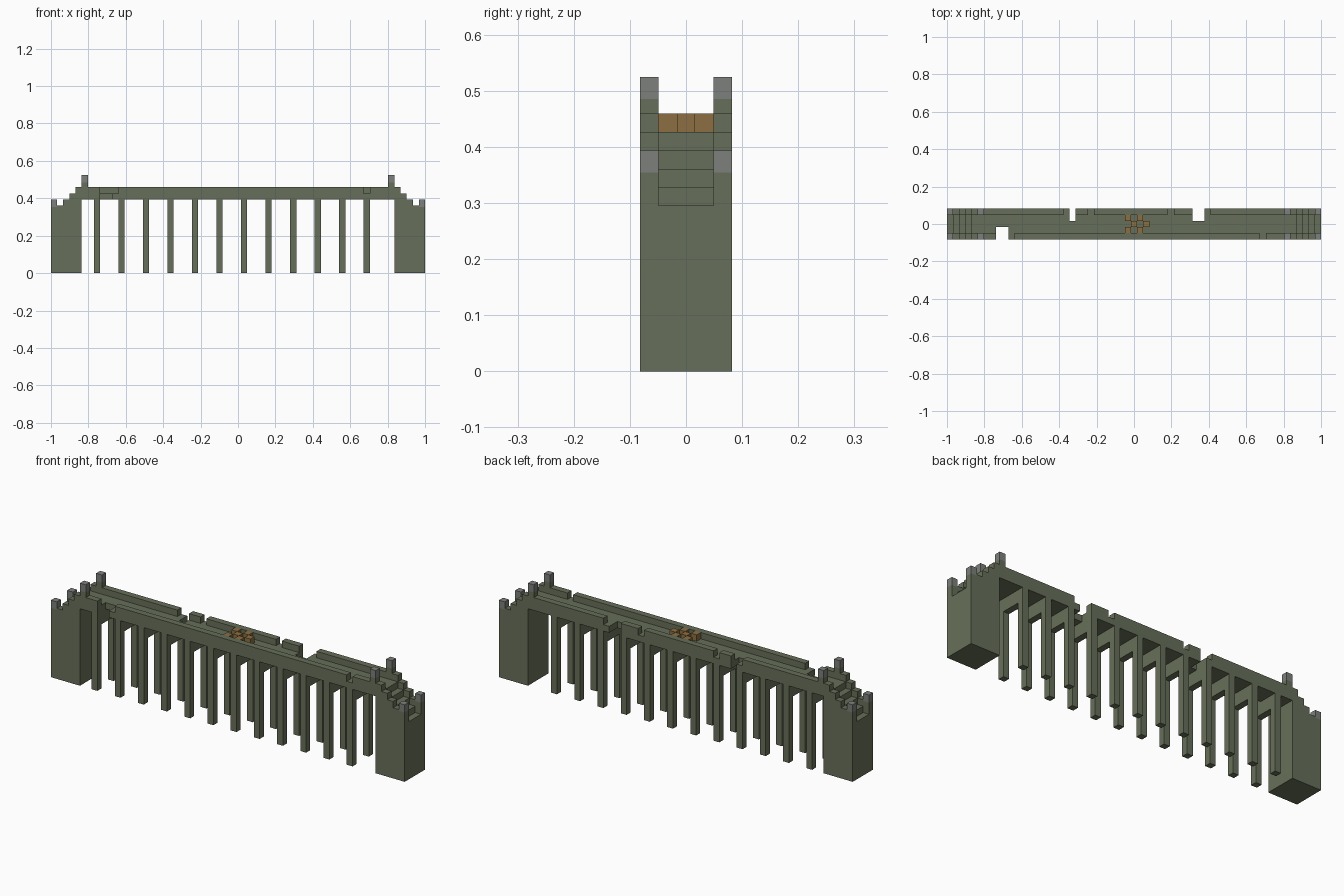
import bpy
import bmesh
from mathutils import Vector

U = 2 / 61          # one building block
L, W = 61, 5        # length and width in blocks

if "Cube" in bpy.data.objects:
    bpy.data.objects.remove(bpy.data.objects["Cube"])


def material(name, color):
    m = bpy.data.materials.new(name)
    m.use_nodes = True
    m.diffuse_color = (*color, 1)
    bsdf = next(n for n in m.node_tree.nodes if n.type == "BSDF_PRINCIPLED")
    bsdf.inputs["Base Color"].default_value = (*color, 1)
    bsdf.inputs["Roughness"].default_value = 0.9
    return m


STONE = material("mossy stone", (0.136, 0.159, 0.100))
GRAY = material("gray stone", (0.205, 0.216, 0.202))
BROWN = material("brown wood", (0.262, 0.159, 0.054))


def prism(name, points, lo, hi, axis, mat, mirror=False):
    """Extrude an outline in blocks along y (outline x, z) or z (outline x, y)."""
    bm = bmesh.new()

    def place(a, b, c):
        x, y, z = (a, c, b) if axis == "y" else (a, b, c)
        x = L - x if mirror else x
        return bm.verts.new(((x - L / 2) * U, (y - W / 2) * U, z * U))

    face = bm.faces.new([place(a, b, lo) for a, b in points])
    top = bmesh.ops.extrude_face_region(bm, geom=[face])["geom"]
    step = Vector((0, hi - lo, 0) if axis == "y" else (0, 0, hi - lo)) * U
    bmesh.ops.translate(bm, vec=step,
                        verts=[v for v in top if isinstance(v, bmesh.types.BMVert)])
    bmesh.ops.recalc_face_normals(bm, faces=bm.faces)
    mesh = bpy.data.meshes.new(name)
    bm.to_mesh(mesh)
    bm.free()
    mesh.materials.append(mat)
    obj = bpy.data.objects.new(name, mesh)
    bpy.context.collection.objects.link(obj)
    return obj


def box(name, x, y, z, mat, mirror=False):
    outline = [(x[0], y[0]), (x[1], y[0]), (x[1], y[1]), (x[0], y[1])]
    return prism(name, outline, z[0], z[1], "z", mat, mirror)


def stepped(heights):
    """Outline of an end block whose last column overhangs at deck level."""
    pts = [(0, 0)]
    for i, h in enumerate(heights):
        pts += [(i, h), (i + 1, h)]
    return pts + [(len(heights), 12), (5, 12), (5, 0)]


# End blocks: sunken stair between stepped side walls, with gray-capped posts
for mirror, end in ((False, "right"), (True, "left")):
    prism(f"{end}_stair", stepped([9, 10, 11, 12, 13, 13]), 1, 4, "y", STONE, mirror)
    for y, side in ((0, "front"), (4, "back")):
        prism(f"{end}_{side}_stair_wall", stepped([10.8, 11, 12, 13, 14, 14.8]),
              y, y + 1, "y", STONE, mirror)
        box(f"{end}_{side}_low_post_cap", (0, 1), (y, y + 1), (10.8, 12), GRAY, mirror)
        box(f"{end}_{side}_tall_post_cap", (5, 6), (y, y + 1), (14.8, 16), GRAY, mirror)

# Deck with broken notches along both edges
deck = [(6, 0)]
for a, b in ((8, 10),):
    deck += [(a, 0), (a, 2), (b, 2), (b, 0)]
deck += [(55, 0), (55, 5)]
for a, b in ((40, 42), (20, 21)):
    deck += [(b, 5), (b, 3), (a, 3), (a, 5)]
deck += [(6, 5)]
prism("deck", deck, 12, 13, "z", STONE)

# Broken parapets
for y, side, runs in ((0, "front", ((6, 8), (11, 51), (52, 55))),
                      (4, "back", ((6, 19), (21, 23), (24, 36), (37, 40), (43, 55)))):
    for n, run in enumerate(runs):
        box(f"{side}_parapet_{n + 1}", run, (y, y + 1), (13, 14), STONE)

# Leg frames: two legs joined by a cross beam
for n, x in enumerate(range(7, 52, 4)):
    for y, side in ((0, "front"), (4, "back")):
        box(f"{side}_leg_{n + 1}", (x, x + 1), (y, y + 1), (0, 12), STONE)
    box(f"cross_beam_{n + 1}", (x, x + 1), (1, 4), (10, 12), STONE)

# Scattered wooden blocks in the middle of the deck
for x in range(29, 33):
    for y in ((1, 3) if x % 2 else (2,)):
        box(f"wood_block_{x}_{y}", (x, x + 1), (y, y + 1), (13, 14), BROWN)
